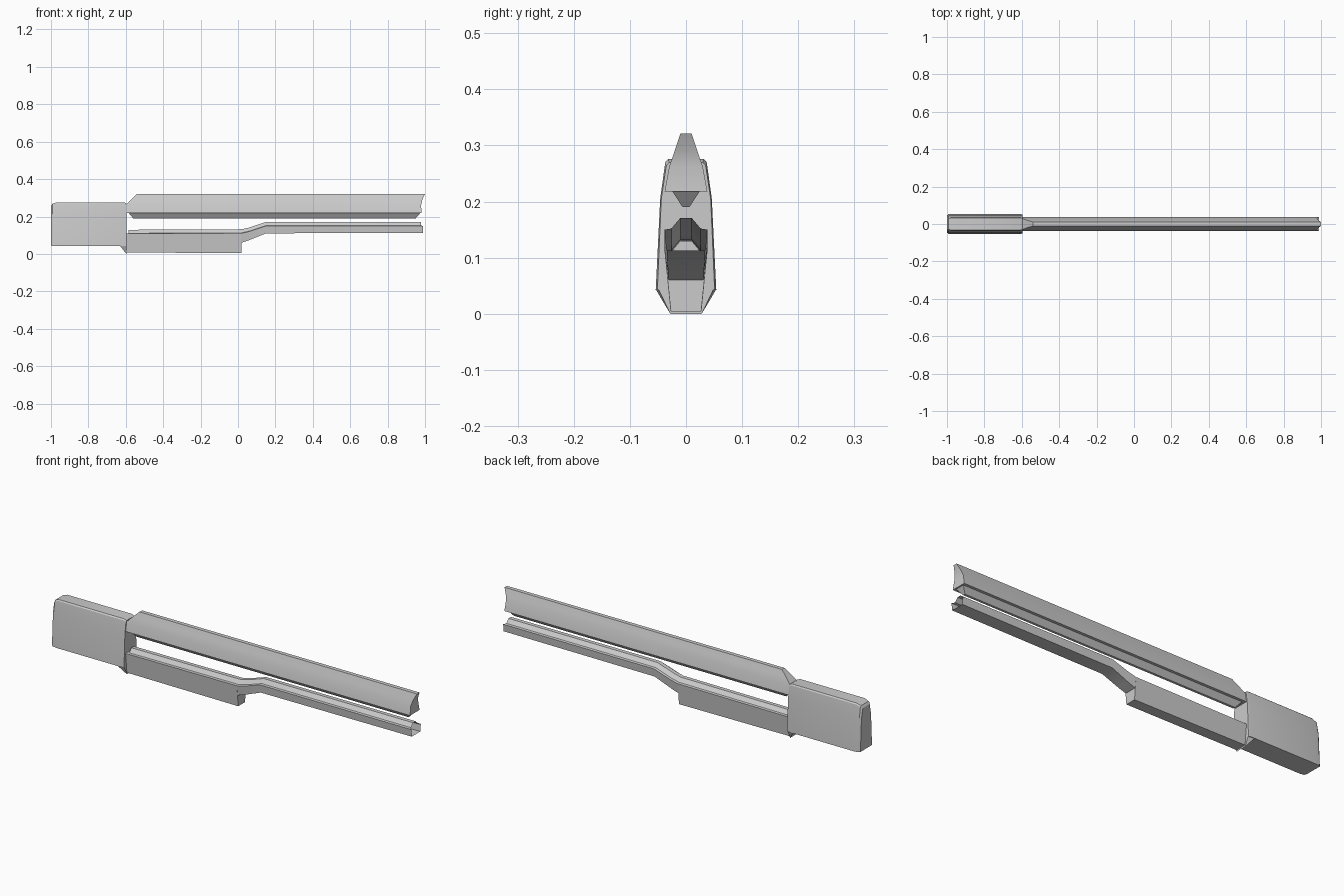
import bpy, bmesh

if "Cube" in bpy.data.objects:
    bpy.data.objects.remove(bpy.data.objects["Cube"])


def loft(name, stations, cap_start=True, cap_end=True):
    """Skin mirrored half-sections; each station lists (x, half_width, z) top to bottom."""
    bm = bmesh.new()
    rings = []
    for st in stations:
        right = [bm.verts.new((x, -w, z)) for x, w, z in st]
        left = [bm.verts.new((x, w, z)) for x, w, z in reversed(st)]
        rings.append(right + left)
    n = len(rings[0])
    for a, b in zip(rings, rings[1:]):
        for i in range(n):
            j = (i + 1) % n
            bm.faces.new((a[i], a[j], b[j], b[i]))
    # end caps as level strips, so slanted or hollowed ends stay clean
    for ring, wanted in ((rings[0], cap_start), (rings[-1], cap_end)):
        if wanted:
            for i in range(n // 2 - 1):
                bm.faces.new((ring[i], ring[i + 1], ring[n - 2 - i], ring[n - 1 - i]))
    bmesh.ops.remove_doubles(bm, verts=bm.verts, dist=0.0002)
    bmesh.ops.recalc_face_normals(bm, faces=bm.faces)
    mesh = bpy.data.meshes.new(name)
    bm.to_mesh(mesh)
    bm.free()
    obj = bpy.data.objects.new(name, mesh)
    bpy.context.collection.objects.link(obj)
    return obj


# Rear block: tapered sides, softened rear end, flared lip at its front bottom
def block(x, top, bottom, w_bottom, inset=0.0):
    return [(x, 0.032 - inset, top), (x, 0.037 - inset, top - 0.006),
            (x, 0.046 - inset, 0.205), (x, w_bottom - inset, bottom)]


loft("rear_block", [
    block(-1.0, 0.256, 0.044, 0.054, 0.008),
    block(-0.992, 0.268, 0.043, 0.054, 0.002),
    block(-0.97, 0.276, 0.042, 0.054),
    block(-0.61, 0.276, 0.042, 0.054),
    block(-0.597, 0.270, 0.042, 0.053, 0.002),
])
loft("block_lip", [
    [(-0.63, 0.053, 0.048), (-0.63, 0.053, 0.042)],
    [(-0.597, 0.051, 0.048), (-0.597, 0.028, 0.0)],
])

# Upper bar: tall wedge section with a hollowed front end
levels = [(0.010, 0.321, -0.540, 1.000), (0.020, 0.291, -0.571, 0.986),
          (0.030, 0.262, -0.600, 0.979), (0.038, 0.218, -0.600, 0.981)]
loft("upper_bar", [[(x0, w, z) for w, z, x0, x1 in levels],
                   [(x1, w, z) for w, z, x0, x1 in levels]])

# Narrow keel under the upper bar
loft("bar_keel", [
    [(-0.585, 0.025, 0.219), (-0.560, 0.006, 0.190)],
    [(0.975, 0.025, 0.219), (0.950, 0.006, 0.190)],
])


# Lower rail: ridged roof over ledges, deep at the rear, stepping up to an open tip
def rail(x, ledge, bottom, w_bottom, roof_x=None):
    r = x if roof_x is None else roof_x
    return [(r, 0.010, ledge + 0.021), (r, 0.026, ledge + 0.002),
            (x, 0.038, ledge), (x, w_bottom, bottom)]


loft("lower_rail", [
    rail(-0.598, 0.108, 0.008, 0.028, -0.585),
    rail(0.02, 0.111, 0.004, 0.027),
    rail(0.02, 0.111, 0.060, 0.031),
    rail(0.06, 0.120, 0.074, 0.032),
    rail(0.15, 0.150, 0.110, 0.034),
    rail(0.988, 0.150, 0.113, 0.034, 0.978),
], cap_end=False)

# Gentle shading on the softened parts, keeping hard edges
for obj in bpy.context.collection.objects:
    bpy.context.view_layer.objects.active = obj
    obj.select_set(True)
bpy.ops.object.shade_smooth_by_angle(angle=0.45)
